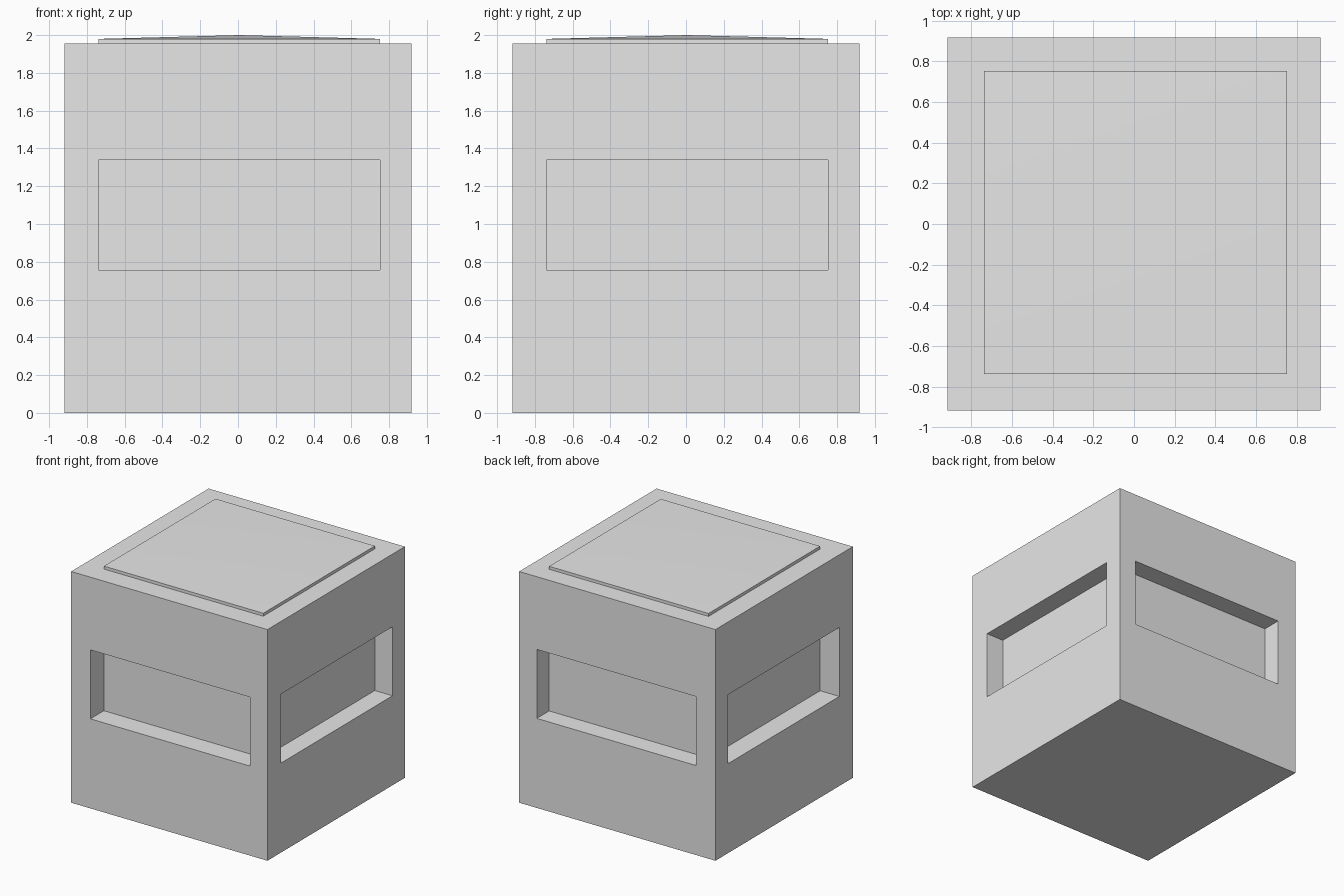
import bpy
import bmesh
from mathutils import Vector

HALF, TOP = 0.918, 1.955            # outer block
LOW, HIGH = -0.738, 0.753           # inner core, slightly off centre
SILL, HEAD = 0.757, 1.34            # recess heights
PLATE_TOP, PEAK = 1.98, 2.0

if "Cube" in bpy.data.objects:
    bpy.data.objects.remove(bpy.data.objects["Cube"], do_unlink=True)

grey = bpy.data.materials.new("light_grey")
grey.use_nodes = True
colour = (0.8, 0.8, 0.8, 1.0)
grey.diffuse_color = colour
grey.node_tree.nodes["Principled BSDF"].inputs["Base Color"].default_value = colour


def box(name, low, high, peak=None):
    """Box between two corners, with an optional raised centre on its top."""
    low, high = Vector(low), Vector(high)
    bm = bmesh.new()
    bmesh.ops.create_cube(bm, size=1)
    for v in bm.verts:
        v.co = (low + high) / 2 + v.co * (high - low)
    if peak:
        lid = max(bm.faces, key=lambda f: f.calc_center_median().z)
        bmesh.ops.poke(bm, faces=[lid])["verts"][0].co.z = peak
    mesh = bpy.data.meshes.new(name)
    bm.to_mesh(mesh)
    bm.free()
    mesh.materials.append(grey)
    obj = bpy.data.objects.new(name, mesh)
    bpy.context.collection.objects.link(obj)
    return obj


def activate(obj):
    bpy.ops.object.select_all(action="DESELECT")
    obj.select_set(True)
    bpy.context.view_layer.objects.active = obj


# Outer block
body = box("body", (-HALF, -HALF, 0), (HALF, HALF, TOP))

# One wide recess in each side, as deep as the inner core
recesses = {
    "front": ((LOW, -1, SILL), (HIGH, LOW, HEAD)),
    "back": ((LOW, HIGH, SILL), (HIGH, 1, HEAD)),
    "left": ((HIGH, LOW, SILL), (1, HIGH, HEAD)),
    "right": ((-1, LOW, SILL), (LOW, HIGH, HEAD)),
}
for side, corners in recesses.items():
    cutter = box(side + "_recess_cutter", *corners)
    cutter.hide_render = True
    cut = body.modifiers.new(side + "_recess", "BOOLEAN")
    cut.object, cut.operation, cut.solver = cutter, "DIFFERENCE", "EXACT"
    activate(body)
    bpy.ops.object.modifier_apply(modifier=cut.name)
    bpy.data.objects.remove(cutter, do_unlink=True)

# Thin plate on top with a softly raised centre
plate = box("top_plate", (LOW, LOW, TOP), (HIGH, HIGH, PLATE_TOP), PEAK)
activate(plate)
bpy.ops.object.shade_smooth_by_angle(angle=0.5)
